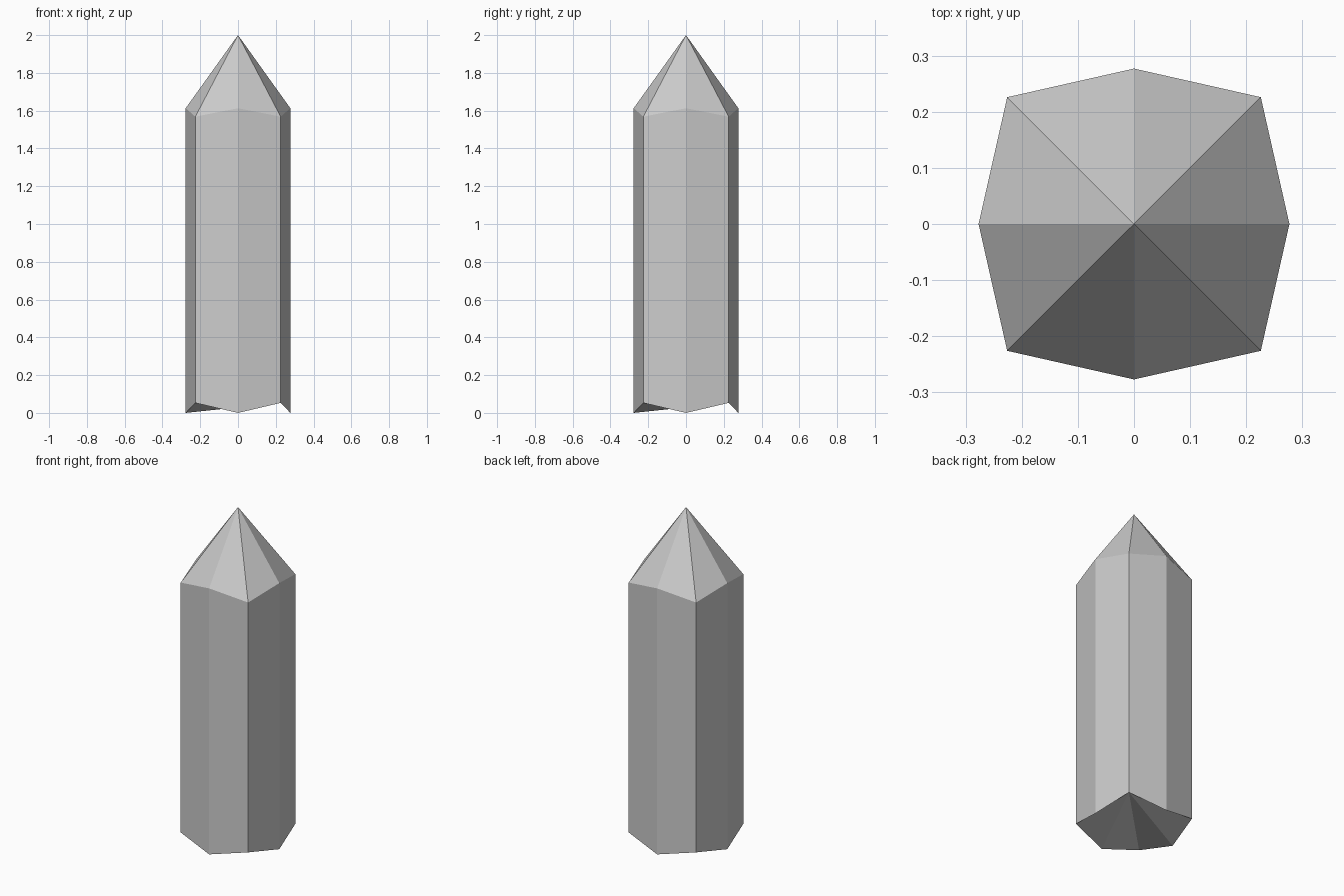
import bpy
import bmesh
from math import cos, sin, pi

if "Cube" in bpy.data.objects:
    bpy.data.objects.remove(bpy.data.objects["Cube"])

# Eight-sided shaft: even points lie on the axes, odd points are the corners
AXIS_RADIUS, CORNER_RADIUS = 0.277, 0.226 * 2 ** 0.5
bm = bmesh.new()


def ring(axis_z, corner_z):
    verts = []
    for i in range(8):
        r, z = (CORNER_RADIUS, corner_z) if i % 2 else (AXIS_RADIUS, axis_z)
        a = i * pi / 4
        verts.append(bm.verts.new((r * cos(a), r * sin(a), z)))
    return verts


bottom = ring(0.0, 0.053)
top = ring(1.613, 1.568)
apex = bm.verts.new((0, 0, 2))

# Shaft walls and pointed tip
for i in range(8):
    j = (i + 1) % 8
    bm.faces.new((bottom[i], bottom[j], top[j], top[i]))
    bm.faces.new((top[i], top[j], apex))

# Uneven underside, fanned from the back right corner
for k in range(2, 8):
    bm.faces.new((bottom[1], bottom[(k + 1) % 8], bottom[k]))

bmesh.ops.recalc_face_normals(bm, faces=bm.faces)
mesh = bpy.data.meshes.new("pointed_post")
bm.to_mesh(mesh)
bm.free()
bpy.context.collection.objects.link(bpy.data.objects.new("pointed_post", mesh))
